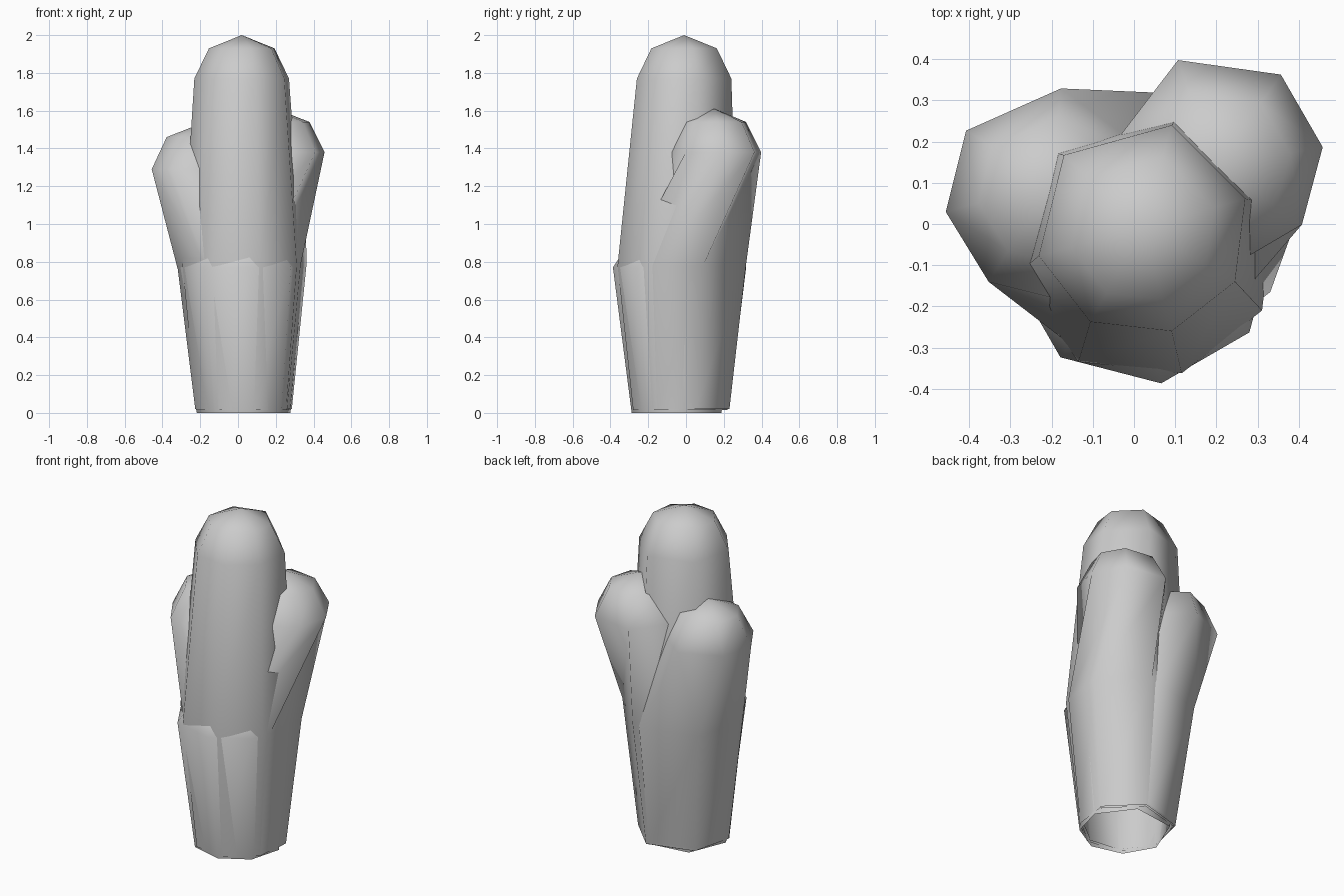
import bpy, bmesh
from math import cos, sin, radians

if "Cube" in bpy.data.objects:
    bpy.data.objects.remove(bpy.data.objects["Cube"])

# Shared uneven seven-sided cross-section
ANGLES = (137, 74, 16, -30, -74, -119, -165)


def finger(name, rings, tip):
    """Open-bottomed tapered column; each ring is (x, y, z, radius, turn)."""
    bm = bmesh.new()
    loops = []
    for x, y, z, r, turn in rings:
        loops.append([bm.verts.new((x + r * cos(radians(a + turn)),
                                    y + r * sin(radians(a + turn)), z))
                      for a in ANGLES])
    n = len(ANGLES)
    for lo, hi in zip(loops, loops[1:]):
        for i in range(n):
            j = (i + 1) % n
            bm.faces.new((lo[j], lo[i], hi[i], hi[j]))
    top = bm.verts.new(tip)
    for i in range(n):
        bm.faces.new((loops[-1][(i + 1) % n], loops[-1][i], top))
    bmesh.ops.recalc_face_normals(bm, faces=bm.faces)
    # Open shells: make sure the cap points outward
    bm.normal_update()
    if top.link_faces[0].normal.z < 0:
        bmesh.ops.reverse_faces(bm, faces=bm.faces)
    for f in bm.faces:
        f.smooth = True
    me = bpy.data.meshes.new(name)
    bm.to_mesh(me)
    bm.free()
    ob = bpy.data.objects.new(name, me)
    bpy.context.collection.objects.link(ob)
    return ob


# Tall central column
finger("main_column", [(0.03, -0.03, 0.015, 0.26, 0), (0.025, -0.045, 0.78, 0.33, 0),
                       (0.02, -0.01, 1.77, 0.26, 0), (0.02, -0.01, 1.93, 0.18, 0)],
       (0.02, -0.01, 2.0))

# Leaning side columns, twisted above the swollen middle
finger("right_column", [(0.035, -0.02, 0.02, 0.26, 0), (0.045, 0.0, 0.78, 0.33, 0),
                        (0.20, 0.155, 1.38, 0.26, 37), (0.20, 0.15, 1.54, 0.18, 37)],
       (0.20, 0.15, 1.61))
finger("left_column", [(0.02, -0.02, 0.02, 0.255, 0), (0.0, 0.0, 0.76, 0.33, 0),
                       (-0.20, 0.07, 1.29, 0.26, -52), (-0.20, 0.08, 1.46, 0.18, -52)],
       (-0.20, 0.08, 1.53))

# Short front column, its cap buried in the main column
finger("short_column", [(0.03, -0.04, 0.0, 0.25, -8),
                        (0.02, -0.06, 0.77, 0.33, -8), (0.02, -0.06, 0.92, 0.23, -8)],
       (0.02, -0.06, 0.98))
